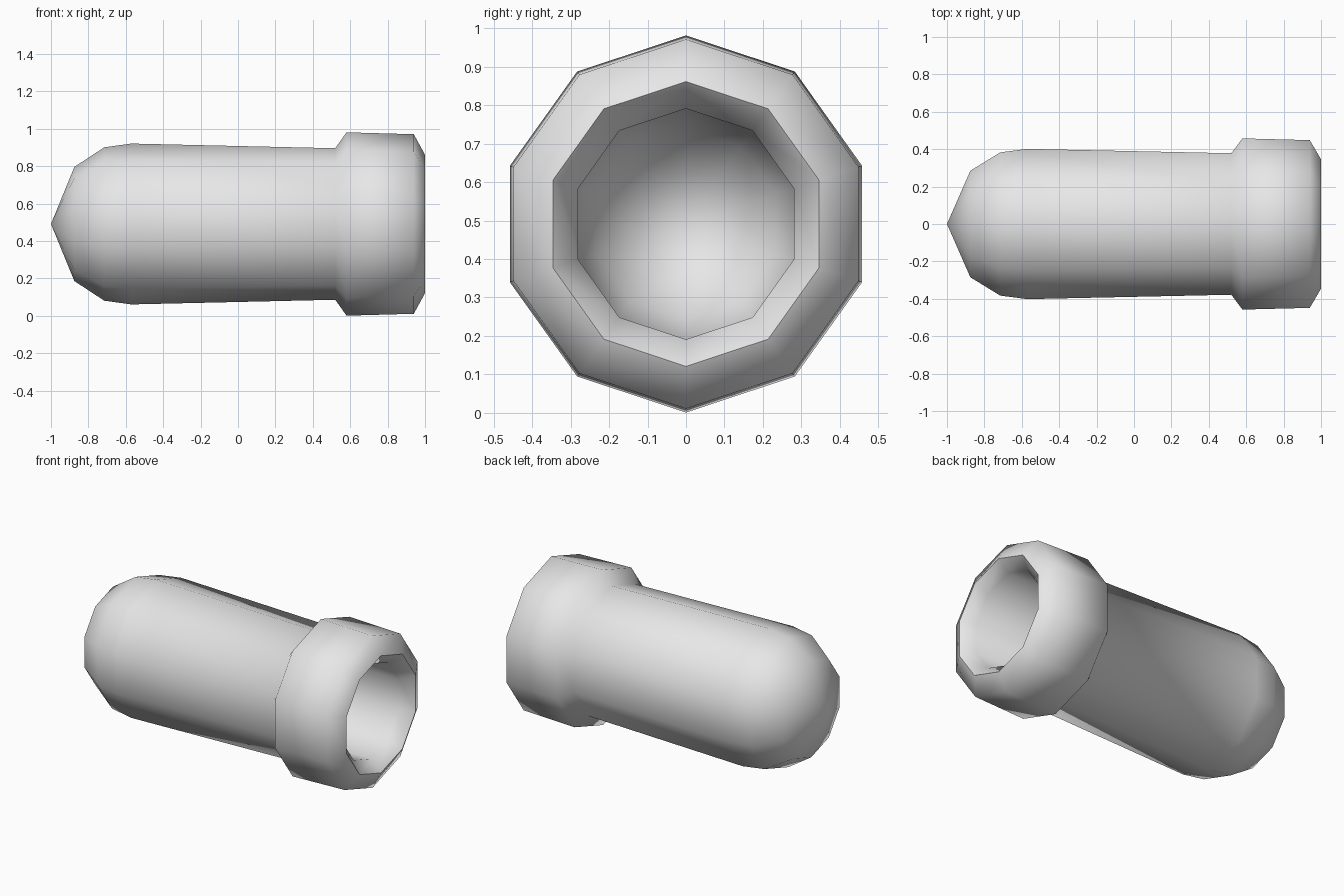
import bpy, bmesh, math
from mathutils import Vector

cube = bpy.data.objects.get("Cube")
if cube:
    bpy.data.objects.remove(cube, do_unlink=True)

SIDES = 10
CENTRE_Z = 0.491

# Profiles as (position along x, radius)
dome = [(-1.0, 0.0), (-0.875, 0.305), (-0.715, 0.41), (-0.57, 0.43)]
collar = [(0.52, 0.405), (0.58, 0.49), (0.94, 0.48), (1.0, 0.37)]
cavity = [(0.93, 0.30), (-0.55, 0.31), (-0.74, 0.25), (-0.86, 0.13), (-0.9, 0.0)]


def make_material(name, colour):
    mat = bpy.data.materials.new(name)
    mat.use_nodes = True
    mat.diffuse_color = colour
    mat.node_tree.nodes["Principled BSDF"].inputs["Base Color"].default_value = colour
    return mat


def lathe(name, profile, mat):
    """Turn a profile around the x axis, with a corner pointing straight up."""
    bm = bmesh.new()
    verts = [bm.verts.new((x, 0, r)) for x, r in profile]
    edges = [bm.edges.new(pair) for pair in zip(verts, verts[1:])]
    bmesh.ops.spin(bm, geom=verts + edges, cent=(0, 0, 0), axis=(1, 0, 0),
                   angle=math.tau, steps=SIDES, use_merge=False)
    bmesh.ops.remove_doubles(bm, verts=bm.verts, dist=0.0005)
    bmesh.ops.recalc_face_normals(bm, faces=bm.faces)
    # Slightly narrower across y than it is tall
    bmesh.ops.scale(bm, vec=Vector((1, 0.982, 1)), verts=bm.verts)
    bmesh.ops.translate(bm, vec=Vector((0, 0, CENTRE_Z)), verts=bm.verts)
    mesh = bpy.data.meshes.new(name)
    bm.to_mesh(mesh)
    bm.free()
    mesh.materials.append(mat)
    obj = bpy.data.objects.new(name, mesh)
    bpy.context.scene.collection.objects.link(obj)
    return obj


# Hollow round-ended body with a thick collar around its mouth
grey = make_material("light grey", (0.8, 0.8, 0.8, 1))
body = lathe("hollow_capsule_with_collar", dome + collar + cavity, grey)

# Smooth everywhere except the lip of the mouth
bpy.ops.object.select_all(action='DESELECT')
body.select_set(True)
bpy.context.view_layer.objects.active = body
bpy.ops.object.shade_smooth_by_angle(angle=math.radians(70))
